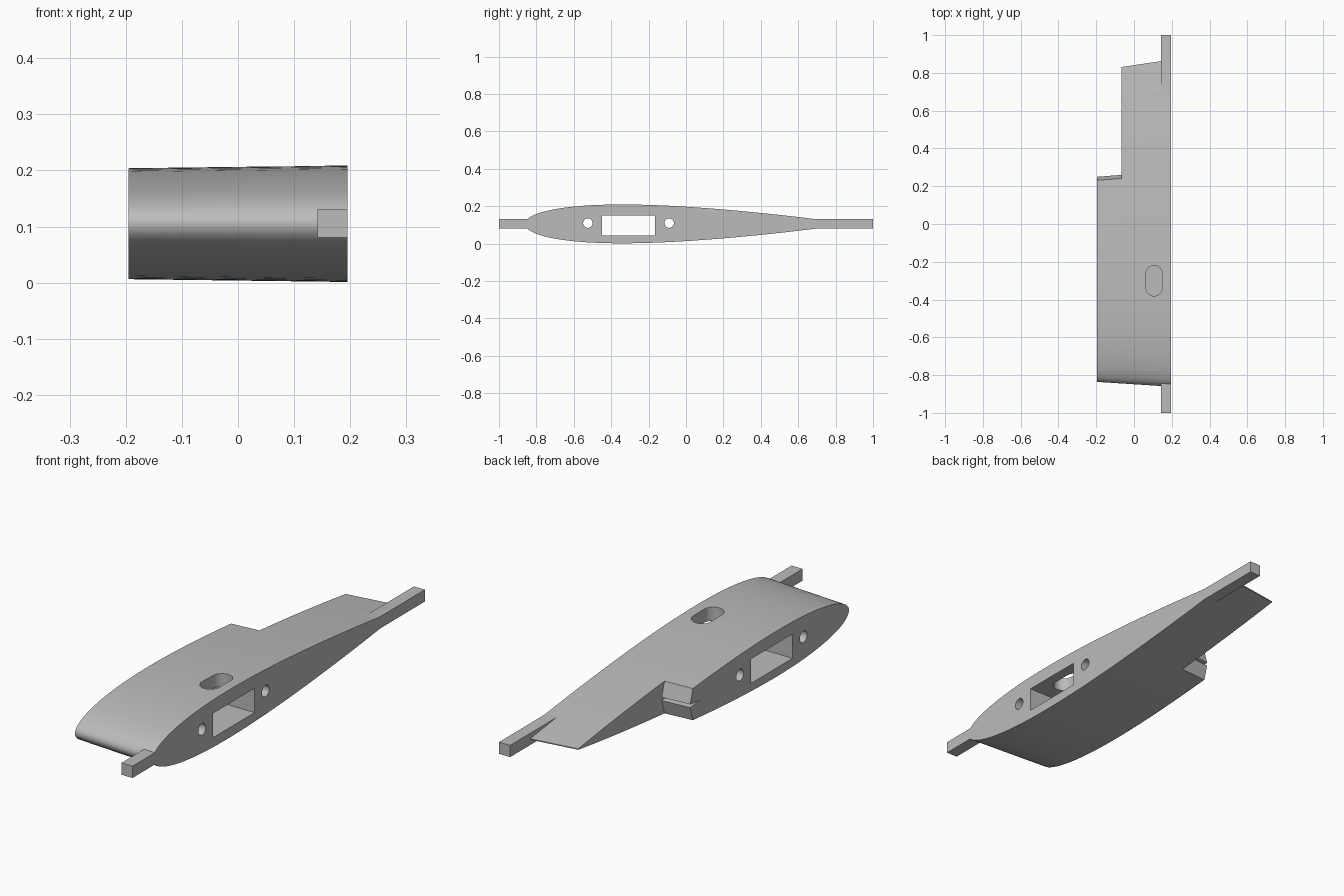
import bpy, bmesh, math

if "Cube" in bpy.data.objects:
    bpy.data.objects.remove(bpy.data.objects["Cube"])

MID_Z = 0.105
HALF_X = 0.195

grey = bpy.data.materials.new("plain grey")
grey.use_nodes = True
grey.diffuse_color = (0.5, 0.5, 0.5, 1)
grey.node_tree.nodes["Principled BSDF"].inputs["Base Color"].default_value = (0.5, 0.5, 0.5, 1)


def loft(name, ring_a, ring_b):
    """Solid between two matching closed rings of points."""
    bm = bmesh.new()
    a = [bm.verts.new(p) for p in ring_a]
    b = [bm.verts.new(p) for p in ring_b]
    bm.faces.new(a)
    bm.faces.new(b[::-1])
    for i in range(len(a)):
        j = (i + 1) % len(a)
        bm.faces.new((a[i], b[i], b[j], a[j]))
    bmesh.ops.recalc_face_normals(bm, faces=bm.faces)
    mesh = bpy.data.meshes.new(name)
    bm.to_mesh(mesh)
    bm.free()
    mesh.materials.append(grey)
    obj = bpy.data.objects.new(name, mesh)
    bpy.context.collection.objects.link(obj)
    return obj


def prism_x(name, profile, x0, x1, sweep=0.0):
    """Profile of (y, height above mid line) pushed along x, sheared in y."""
    rings = [[(x, y + sweep * (x + HALF_X), MID_Z + h) for y, h in profile] for x in (x0, x1)]
    return loft(name, *rings)


def rect(y0, y1, h0, h1):
    return [(y0, h0), (y1, h0), (y1, h1), (y0, h1)]


def circle(y, h, r, n=32):
    return [(y + r * math.cos(math.tau * i / n), h + r * math.sin(math.tau * i / n)) for i in range(n)]


def airfoil(x, lead, trail, n=50):
    """Symmetric wing section at station x."""
    chord = trail - lead
    upper = []
    for i in range(n + 1):
        t = (1 - math.cos(math.pi * i / n)) / 2
        h = 0.6 * (0.2969 * t ** 0.5 - 0.126 * t - 0.3516 * t ** 2 + 0.2843 * t ** 3 - 0.1015 * t ** 4)
        upper.append((lead + chord * t, h * chord))
    loop = upper + [(y, -h) for y, h in upper[:0:-1]]
    return [(x, y, MID_Z + h) for y, h in loop]


def combine(target, tool, operation):
    mod = target.modifiers.new(operation.lower(), "BOOLEAN")
    mod.operation = operation
    mod.solver = "EXACT"
    mod.object = tool
    bpy.context.view_layer.objects.active = target
    bpy.ops.object.modifier_apply(modifier=mod.name)
    bpy.data.objects.remove(tool)


# Tapered wing section
wing = loft("wing_section", airfoil(-HALF_X, -0.836, 0.812), airfoil(HALF_X, -0.861, 0.87))

# Corner bay with a bevelled, grooved front wall
bay = [(0.192, 0.2), (0.25, 0.007), (0.18, 0), (0.25, -0.007), (0.192, -0.2), (1.2, -0.2), (1.2, 0.2)]
combine(wing, prism_x("bay_cutter", bay, -0.4, -0.066, 0.077), "DIFFERENCE")

# Mounting bars at the nose and tail
for y0, y1 in ((-1, -0.7), (0.5, 1)):
    combine(wing, prism_x("bar", rect(y0, y1, -0.025, 0.026), 0.142, HALF_X), "UNION")

# Rectangular channel and two round holes running across the section
combine(wing, prism_x("channel_cutter", rect(-0.45, -0.165, -0.061, 0.044), -0.4, 0.4), "DIFFERENCE")
for y in (-0.525, -0.09):
    combine(wing, prism_x("hole_cutter", circle(y, 0.004, 0.025), -0.4, 0.4), "DIFFERENCE")

# Rounded slot from the upper skin into the channel
slot = []
for i in range(34):
    a = math.pi * (i % 17) / 16 + (math.pi if i > 16 else 0)
    cy = -0.262 if i < 17 else -0.338
    slot.append((0.106 + 0.043 * math.cos(a), cy + 0.043 * math.sin(a)))
cutter = loft("slot_cutter", [(x, y, 0.1) for x, y in slot], [(x, y, 0.3) for x, y in slot])
combine(wing, cutter, "DIFFERENCE")

# Smooth skin with crisp edges
bpy.ops.object.select_all(action="DESELECT")
wing.select_set(True)
bpy.context.view_layer.objects.active = wing
bpy.ops.object.shade_smooth_by_angle(angle=math.radians(30))
